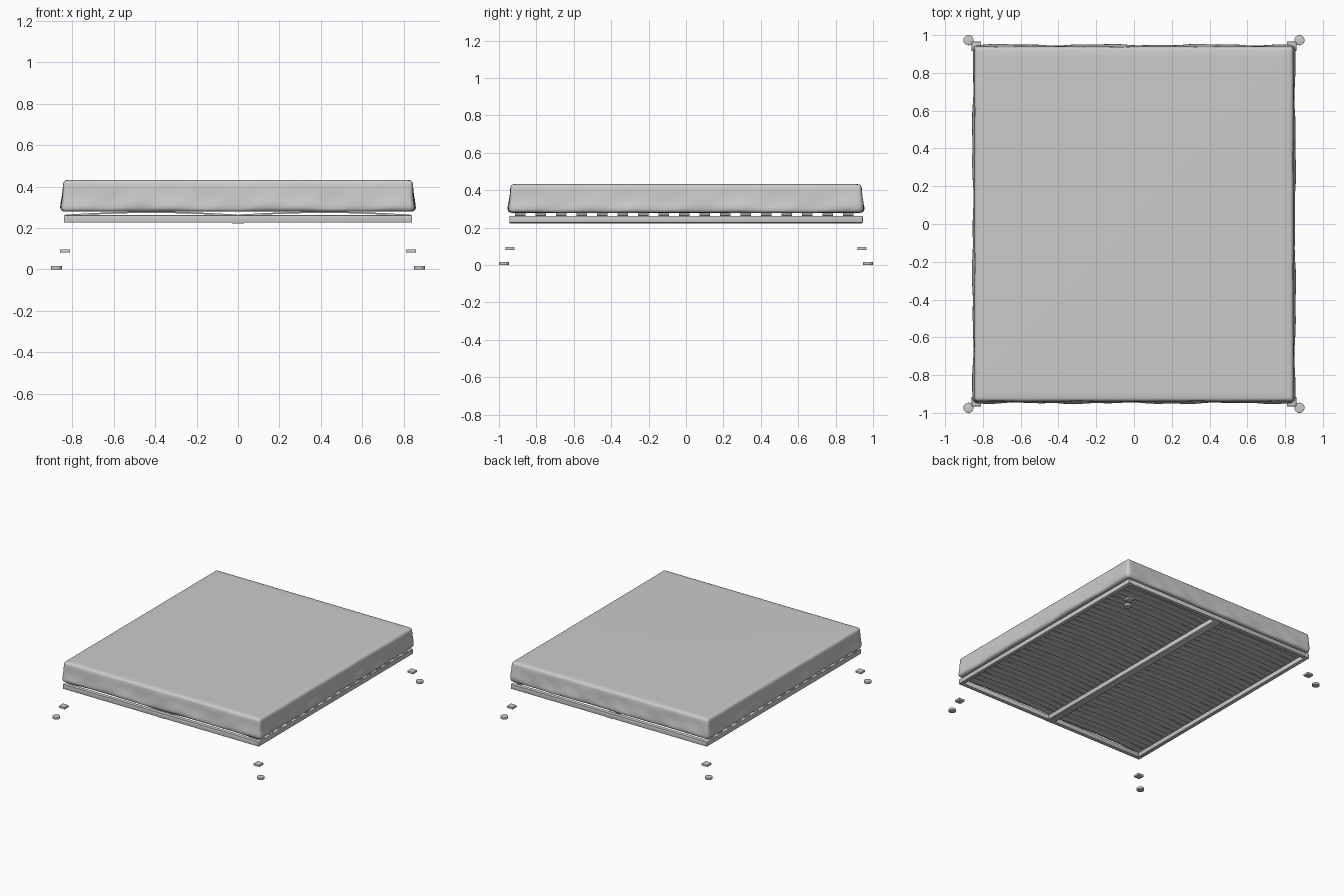
import bpy, bmesh, math

if "Cube" in bpy.data.objects:
    bpy.data.objects.remove(bpy.data.objects["Cube"])

def obj_from_bm(name, bm, smooth=None):
    bmesh.ops.recalc_face_normals(bm, faces=bm.faces)
    me = bpy.data.meshes.new(name)
    bm.to_mesh(me)
    bm.free()
    ob = bpy.data.objects.new(name, me)
    bpy.context.collection.objects.link(ob)
    if smooth is not None:
        bpy.ops.object.select_all(action='DESELECT')
        ob.select_set(True)
        bpy.context.view_layer.objects.active = ob
        bpy.ops.object.shade_smooth_by_angle(angle=math.radians(smooth))
    return ob

def box(name, x0, x1, y0, y1, z0, z1, bevel=0.002):
    bm = bmesh.new()
    bmesh.ops.create_cube(bm, size=1)
    for v in bm.verts:
        v.co.x = x0 + (v.co.x + .5) * (x1 - x0)
        v.co.y = y0 + (v.co.y + .5) * (y1 - y0)
        v.co.z = z0 + (v.co.z + .5) * (z1 - z0)
    bmesh.ops.bevel(bm, geom=bm.edges[:], offset=bevel, segments=2, profile=.5, affect='EDGES')
    return obj_from_bm(name, bm, 40)

def rounded_rect(hx, hy, r, n_side=60, n_corner=6):
    """Evenly sampled outline as (x, y, normal x, normal y)."""
    pts = []
    corners = [(1, -1, -90), (1, 1, 0), (-1, 1, 90), (-1, -1, 180)]
    for i, (sx, sy, a0) in enumerate(corners):
        cx, cy = sx * (hx - r), sy * (hy - r)
        for k in range(n_corner + 1):
            a = math.radians(a0 + 90 * k / n_corner)
            pts.append((cx + r * math.cos(a), cy + r * math.sin(a), math.cos(a), math.sin(a)))
        tx, ty, _ = corners[(i + 1) % 4]
        a = math.radians(a0 + 90)
        nx, ny = math.cos(a), math.sin(a)
        ax, ay = cx + r * nx, cy + r * ny
        bx, by = tx * (hx - r) + r * nx, ty * (hy - r) + r * ny
        for k in range(1, n_side):
            t = k / n_side
            pts.append((ax + (bx - ax) * t, ay + (by - ay) * t, nx, ny))
    return pts

# Mattress with fitted sheet: stacked outlines, lightly creased on the sides
def mattress():
    # (outward offset, height, crease strength)
    profile = [(-.05, .279, 0), (-.022, .279, .1), (-.008, .281, .3), (0, .287, .7),
               (.004, .297, 1), (.003, .315, 1), (0, .335, .8), (-.003, .36, .5),
               (-.005, .385, .35), (-.006, .41, .2), (-.009, .422, .1),
               (-.015, .429, .05), (-.024, .432, 0), (-.06, .4325, 0)]
    bm = bmesh.new()
    rings = []
    for off, z, c in profile:
        ring = []
        base = rounded_rect(.85, .945, .024)
        for x, y, nx, ny in base:
            s = x * 1.3 + y
            w = .003 * math.sin(9 * s + 25 * z) + .002 * math.sin(23 * s - 40 * z + 1)
            d = off + c * w
            if off < -.015:
                px, py = x * (.85 + off) / .85, y * (.945 + off) / .945
            else:
                px, py = x + nx * d, y + ny * d
            ring.append(bm.verts.new((px, py, z + c * .003 * math.sin(7 * s))))
        rings.append(ring)
    for a, b in zip(rings, rings[1:]):
        n = len(a)
        for i in range(n):
            j = (i + 1) % n
            bm.faces.new((a[i], a[j], b[j], b[i]))
    bm.faces.new(rings[0])
    bm.faces.new(rings[-1])
    return obj_from_bm("mattress", bm, 60)

mattress()

# Bed base frame: side rails, end rails and the centre beam
Z0, Z1 = .226, .262
for s, side in ((-1, "left"), (1, "right")):
    x0, x1 = sorted((s * .84, s * .81))
    box(side + "_rail", x0, x1, -.945, .945, Z0, Z1)
for s, end in ((-1, "front"), (1, "back")):
    y0, y1 = sorted((s * .945, s * .915))
    box(end + "_rail", -.811, .811, y0, y1, Z0, Z1)
box("centre_beam", -.03, .03, -.94, .94, .221, .257)

# Sprung slats: two bowed strips per row
def slat(name, x0, x1, y, w=.056, t=.007, n=16):
    bm = bmesh.new()
    rows = []
    for i in range(n + 1):
        u = i / n
        z = .258 + .015 * math.sin(math.pi * u)
        x = x0 + (x1 - x0) * u
        rows.append([bm.verts.new((x, y + a * w / 2, z + b)) for a, b in ((-1, 0), (1, 0), (1, t), (-1, t))])
    for a, b in zip(rows, rows[1:]):
        for k in range(4):
            m = (k + 1) % 4
            bm.faces.new((a[k], a[m], b[m], b[k]))
    bm.faces.new(rows[0])
    bm.faces.new(rows[-1])
    return obj_from_bm(name, bm, 30)

for i in range(17):
    y = -.885 + i * .1095
    slat(f"slat_left_{i + 1}", -.83, -.004, y)
    slat(f"slat_right_{i + 1}", .004, .83, y)

# Corner plates and round foot pads
for sx in (-1, 1):
    for sy in (-1, 1):
        tag = ("front" if sy < 0 else "back") + ("_left" if sx < 0 else "_right")
        x0, x1 = sorted((sx * .859, sx * .81))
        y0, y1 = sorted((sy * .965, sy * .916))
        box("corner_plate_" + tag, x0, x1, y0, y1, .081, .096, .001)
        bm = bmesh.new()
        bmesh.ops.create_cone(bm, cap_ends=True, segments=32, radius1=.027, radius2=.027, depth=.017)
        bmesh.ops.translate(bm, verts=bm.verts, vec=(sx * .876, sy * .973, .0085))
        bmesh.ops.bevel(bm, geom=[e for e in bm.edges if abs(e.verts[0].co.z - e.verts[1].co.z) < 1e-5],
                        offset=.002, segments=2, profile=.5, affect='EDGES')
        obj_from_bm("foot_pad_" + tag, bm, 40)
